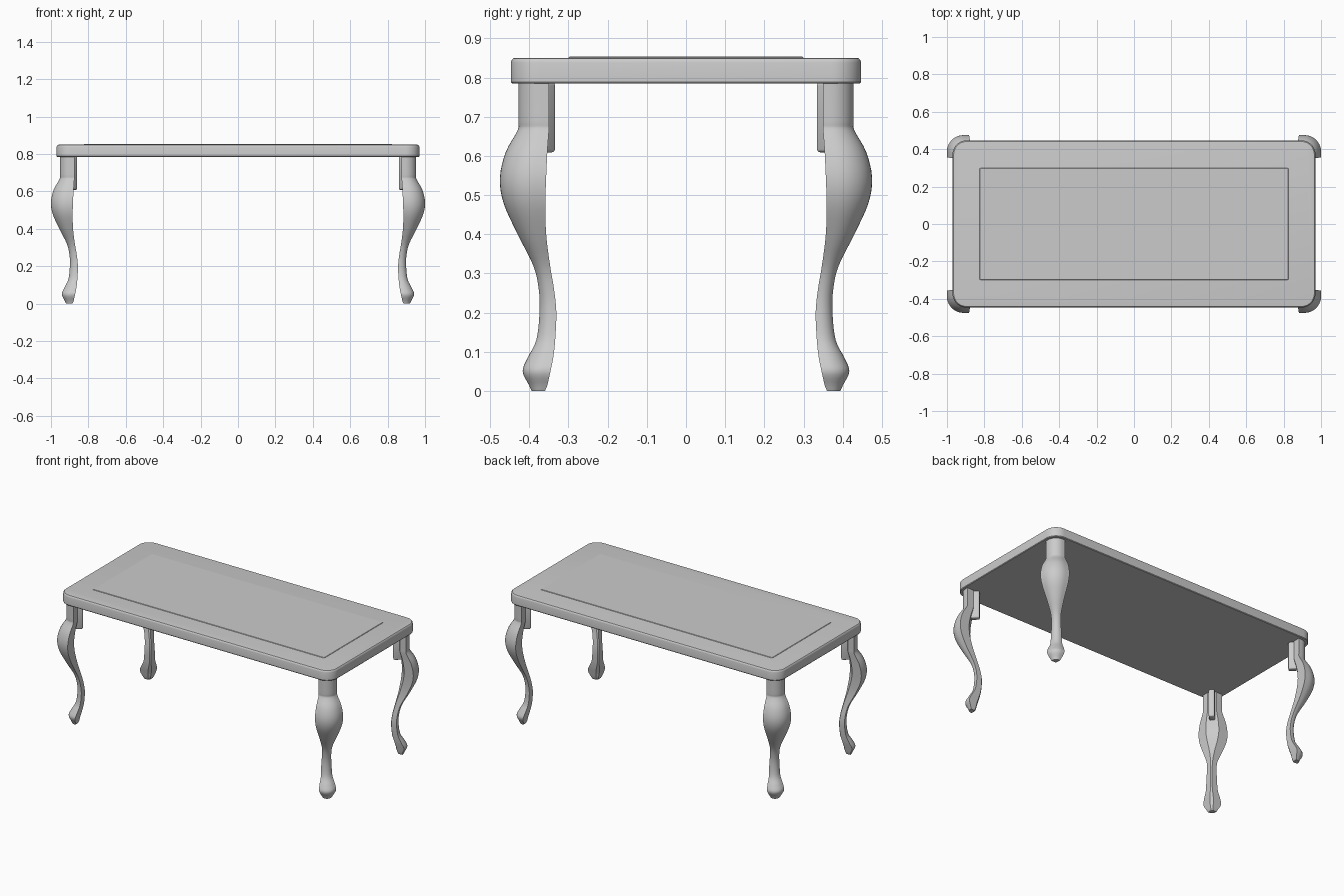
import bpy, bmesh, math
from mathutils import Matrix, Vector

if "Cube" in bpy.data.objects:
    bpy.data.objects.remove(bpy.data.objects["Cube"])


def finish(name, bm, angle=35):
    bmesh.ops.recalc_face_normals(bm, faces=bm.faces)
    me = bpy.data.meshes.new(name)
    bm.to_mesh(me)
    bm.free()
    ob = bpy.data.objects.new(name, me)
    bpy.context.collection.objects.link(ob)
    bpy.ops.object.select_all(action='DESELECT')
    ob.select_set(True)
    bpy.context.view_layer.objects.active = ob
    bpy.ops.object.shade_smooth_by_angle(angle=math.radians(angle))
    return ob


def loft(name, rings):
    """Skin a stack of equal-length point rings and cap both ends."""
    bm = bmesh.new()
    vs = [[bm.verts.new(p) for p in r] for r in rings]
    n = len(rings[0])
    for a, b in zip(vs, vs[1:]):
        for i in range(n):
            j = (i + 1) % n
            bm.faces.new((a[i], a[j], b[j], b[i]))
    bm.faces.new(vs[0][::-1])
    bm.faces.new(vs[-1])
    return finish(name, bm)


def rounded_rect(hx, hy, r, z, seg=10):
    pts = []
    for k, (sx, sy) in enumerate(((1, 1), (-1, 1), (-1, -1), (1, -1))):
        for i in range(seg + 1):
            a = math.pi / 2 * (k + i / seg)
            pts.append((sx * (hx - r) + r * math.cos(a), sy * (hy - r) + r * math.sin(a), z))
    return pts


def four_corners(ob):
    m = ob.modifiers.new("corners", 'MIRROR')
    m.use_axis = (True, True, False)
    m.use_mirror_merge = False


# Table top with softened edges
loft("table_top", [rounded_rect(0.97 - i, 0.447 - i, 0.075 - i, z) for i, z in
                   ((0.003, 0.785), (0, 0.789), (0, 0.838), (0.002, 0.845), (0.006, 0.849), (0.012, 0.850))])

# Slightly raised centre panel
loft("centre_panel", [rounded_rect(0.825 - i, 0.30 - i, 0.004, z, 2) for i, z in
                      ((0, 0.84), (0, 0.851), (0.002, 0.853))])

# Cabriole leg: height, inner edge, outer edge, back chamfer fraction
PROFILE = [(0.0, 0.360, 0.394, 0.2), (0.015, 0.354, 0.401, 0.2), (0.05, 0.346, 0.417, 0.2),
           (0.085, 0.339, 0.404, 0.2), (0.13, 0.334, 0.382, 0.15), (0.2, 0.331, 0.374, 0.15),
           (0.26, 0.337, 0.376, 0.15), (0.32, 0.347, 0.390, 0.2), (0.4, 0.357, 0.430, 0.3),
           (0.48, 0.359, 0.466, 0.4), (0.545, 0.357, 0.475, 0.45), (0.61, 0.354, 0.460, 0.45),
           (0.665, 0.350, 0.430, 0.45), (0.69, 0.350, 0.428, 0.45), (0.787, 0.350, 0.428, 0.45)]
LEG_SHIFT = 0.525


def catmull(p, steps=4):
    out = []
    for i in range(len(p) - 1):
        a, b, c, d = (Vector(p[min(max(i + k, 0), len(p) - 1)]) for k in (-1, 0, 1, 2))
        for s in range(steps):
            t = s / steps
            out.append(0.5 * (2 * b + (c - a) * t + (2 * a - 5 * b + 4 * c - d) * t * t
                              + (3 * b - a - 3 * c + d) * t ** 3))
    return out + [Vector(p[-1])]


def leg_ring(z, inner, outer, cut):
    w = outer - inner
    r = 0.75 * w
    c = outer - r
    uv = [(inner + cut * w, inner), (outer, inner)]
    uv += [(c + r * math.cos(a), c + r * math.sin(a)) for a in (math.pi / 20 * i for i in range(11))]
    uv += [(inner, outer), (inner, inner + cut * w)]
    return [(u + LEG_SHIFT, v, z) for u, v in uv]


four_corners(loft("leg", [leg_ring(*p) for p in catmull(PROFILE)]))

# Bracket block behind the top of each leg, set on the diagonal
bm = bmesh.new()
bmesh.ops.create_cube(bm, size=1, matrix=Matrix.Translation((LEG_SHIFT, 0, 0))
                      @ Matrix.Rotation(math.pi / 4, 4, 'Z')
                      @ Matrix.Translation((0.5275, 0, 0.698))
                      @ Matrix.Diagonal((0.085, 0.034, 0.178, 1)))
bmesh.ops.bevel(bm, geom=bm.edges[:], offset=0.008, segments=3, profile=0.5, affect='EDGES')
four_corners(finish("leg_bracket", bm))
